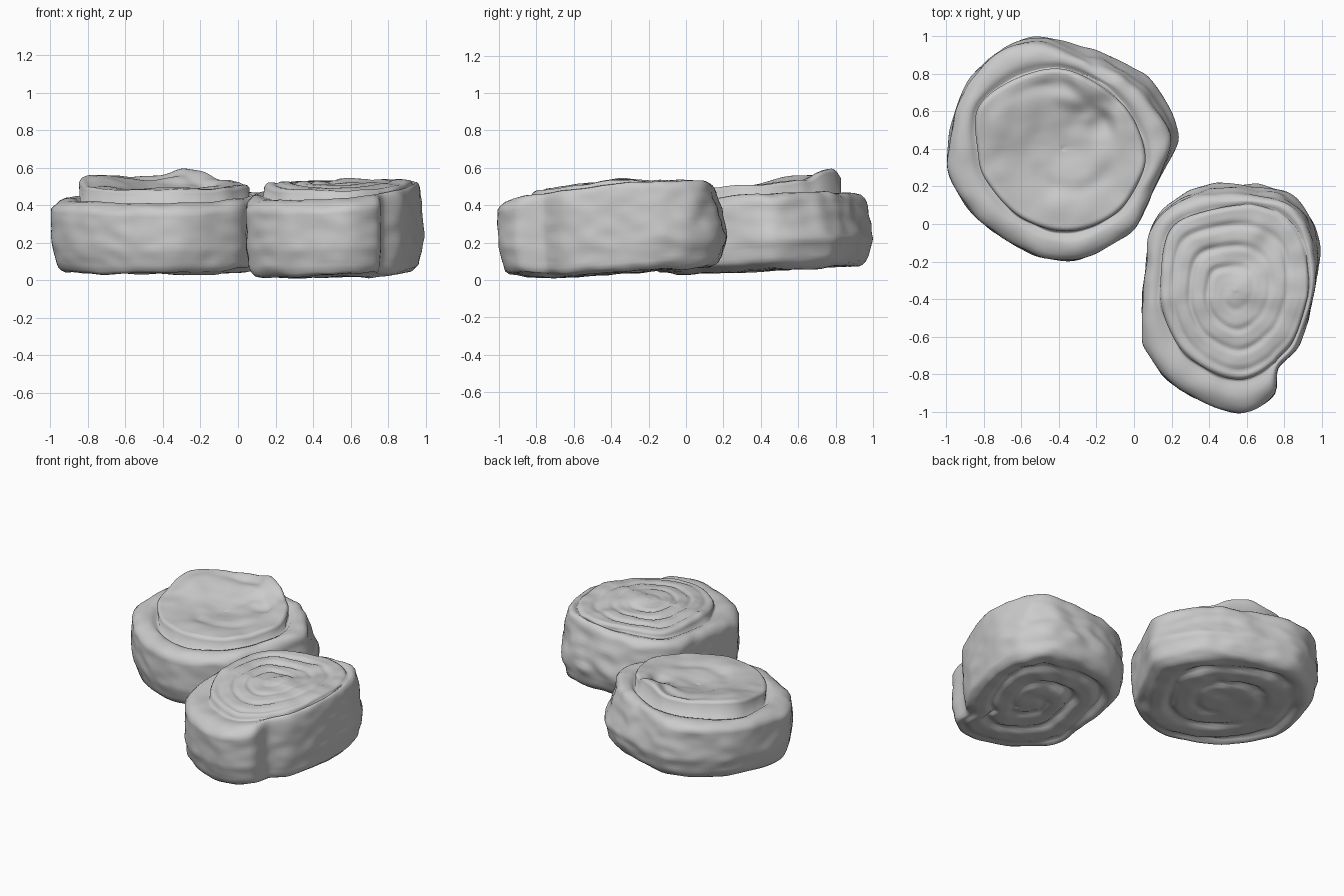
import bpy, bmesh, math
from mathutils import Vector, noise

if "Cube" in bpy.data.objects:
    bpy.data.objects.remove(bpy.data.objects["Cube"])

SEG = 160
TAU = 2 * math.pi


def polar(points, cx, cy):
    """Turn a top-view outline into a smooth radius per angle."""
    n, pr = len(points), []
    for k in range(n):  # closed spline through the outline points
        a, b, c, d = (Vector(points[(k + m) % n]) for m in (-1, 0, 1, 2))
        for t in (j / 8 for j in range(8)):
            p = (2 * b + (c - a) * t + (2 * a - 5 * b + 4 * c - d) * t * t
                 + (3 * b - a - 3 * c + d) * t ** 3) / 2
            pr.append((math.atan2(p.y - cy, p.x - cx) % TAU, math.hypot(p.x - cx, p.y - cy)))
    pr.sort()
    pr = [(pr[-1][0] - TAU, pr[-1][1])] + pr + [(pr[0][0] + TAU, pr[0][1])]
    radii = []
    for i in range(SEG):
        a = TAU * i / SEG
        for (a0, r0), (a1, r1) in zip(pr, pr[1:]):
            if a0 <= a <= a1:
                radii.append(r0 + (r1 - r0) * (a - a0) / max(a1 - a0, 1e-9))
                break
    for _ in range(2):
        radii = [(radii[i - 1] + 2 * radii[i] + radii[(i + 1) % SEG]) / 4 for i in range(SEG)]
    return radii


def groove(s, a, turns):
    """Rolled dough seam: 1 on the spiral line, 0 between turns."""
    u = s * turns - a / TAU
    d = abs(u - round(u))
    return math.exp(-(d / 0.16) ** 2) * min(1, s * 3) * min(1, (1 - s) * 6)


def bun(name, centre, outer, inner, z_top, z_out, z_bot, turns, depth, ledge, lean, lean_dir, seed):
    cx, cy = centre
    ro, ri = polar(outer, cx, cy), polar(inner, cx, cy)
    ri = [min(i, o - 0.035) for i, o in zip(ri, ro)]
    # upper edge of the wall leans inward on one side
    rt = [max(r * (1 - lean * max(0, math.cos(TAU * i / SEG - lean_dir)) ** 2), ri[i] + 0.03)
          for i, r in enumerate(ro)]
    # each ring: (zone, position, height offset)
    rings = [("top", k / 34 * 0.95, 0) for k in range(1, 35)]
    rings += [("top", 0.975, -0.006), ("top", 0.995, -0.02)]
    rings += [("ledge", 0.0, -ledge), ("ledge", 0.07, -ledge), ("ledge", 0.2, 0.0),
              ("ledge", 0.4, 0.006), ("ledge", 0.6, 0.002), ("ledge", 0.78, -0.008), ("ledge", 0.92, -0.025)]
    rings += [("wall", k / 16, 0) for k in range(17)]
    rings += [("base", 0.94, 0.022), ("base", 0.91, 0.008)]
    rings += [("base", 0.88 * k / 26, 0) for k in range(26, 0, -1)]
    off = Vector((seed * 7.3, seed * 3.1, seed * 1.7))

    def place(zone, p, dz, i):
        a = TAU * i / SEG
        if zone == "top":
            r = p * ri[i]
        elif zone == "ledge":
            r = ri[i] + p * (rt[i] - ri[i])
        elif zone == "wall":
            f = min(1, p * 1.5)
            r = rt[i] + (ro[i] - rt[i]) * f - 0.035 * ro[i] * max(0, p - 0.7) / 0.3
        else:
            r = p * ro[i]
        x, y = cx + r * math.cos(a), cy + r * math.sin(a)
        soft = 0.6 + noise.noise(Vector((x * 3, y * 3, 0)) + off)
        if zone == "top":
            z = z_top(x, y) + dz - depth * groove(p, a, turns) * soft
        elif zone == "ledge":
            z = z_out(x, y) + dz
        elif zone == "wall":
            hi, lo = z_out(x, y) - 0.045, z_bot(x, y) + 0.05
            z = hi + (lo - hi) * p
        else:
            z = z_bot(x, y) + dz + 0.035 * groove(p, a, 3.2) * soft
        # lumps and fine wrinkles in the dough, deeper on the leaning side
        v = Vector((x, y, z))
        rough = 1 + 1.2 * max(0, math.cos(a - lean_dir)) ** 3
        lump = noise.noise(v * 4 + off) * 0.014
        fine = noise.noise(Vector((x * 9, y * 9, z * 16)) + off) * 0.007 * rough
        if zone in ("wall", "ledge"):
            v += Vector((math.cos(a), math.sin(a), 0)) * (lump + fine)
        if zone != "wall":
            v.z += lump * 0.6 + fine
        return v

    bm = bmesh.new()
    rows = [[bm.verts.new(place(*ring, i)) for i in range(SEG)] for ring in rings]
    for up, down in zip(rows, rows[1:]):
        for i in range(SEG):
            j = (i + 1) % SEG
            bm.faces.new((up[i], down[i], down[j], up[j]))
    for row in (rows[0], rows[-1]):
        mid = bm.verts.new(sum((v.co for v in row), Vector()) / SEG)
        for i in range(SEG):
            bm.faces.new((mid, row[i], row[(i + 1) % SEG]))
    bmesh.ops.recalc_face_normals(bm, faces=bm.faces)
    mesh = bpy.data.meshes.new(name)
    bm.to_mesh(mesh)
    bm.free()
    for poly in mesh.polygons:
        poly.use_smooth = True
    obj = bpy.data.objects.new(name, mesh)
    bpy.context.collection.objects.link(obj)
    return obj


def bump(x, y, px, py, w):
    return math.exp(-((x - px) ** 2 + (y - py) ** 2) / (w * w))


# Round bun at the back left, with a raised inner coil
bun("round_bun", (-0.39, 0.39),
    [(-0.5, 1.0), (-0.18, 0.915), (0.085, 0.77), (0.23, 0.5), (0.2, 0.37), (0.06, 0.085),
     (-0.07, -0.085), (-0.34, -0.19), (-0.6, -0.13), (-0.85, 0.05), (-0.98, 0.26),
     (-0.99, 0.39), (-0.95, 0.6), (-0.86, 0.79), (-0.71, 0.93)][::-1],
    [(-0.83, 0.63), (-0.835, 0.39), (-0.79, 0.23), (-0.6, 0.03), (-0.34, -0.04), (-0.1, 0.05),
     (0.03, 0.23), (0.06, 0.39), (-0.05, 0.63), (-0.34, 0.82), (-0.6, 0.79)],
    lambda x, y: 0.485 + 0.085 * y + 0.045 * bump(x, y, -0.25, 0.74, 0.15)
    + 0.03 * bump(x, y, -0.72, 0.6, 0.17) - 0.045 * bump(x, y, -0.4, 0.42, 0.25)
    - 0.03 * bump(x, y, -0.2, 0.53, 0.09),
    lambda x, y: 0.408 + 0.06 * y + 0.06 * max(0, x + 0.3),
    lambda x, y: 0.028 + 0.055 * max(0, y), 1.6, 0.018, 0.02, 0.13, 0.9, 1)

# Oval bun at the front right, its dough strip ending in a front flap
bun("oval_bun", (0.53, -0.37),
    [(0.3, 0.18), (0.59, 0.21), (0.8, 0.18), (0.935, 0.05), (0.99, -0.16), (0.96, -0.4),
     (0.88, -0.64), (0.76, -0.78), (0.765, -0.89), (0.617, -1.0), (0.43, -0.98), (0.22, -0.86),
     (0.06, -0.67), (0.05, -0.5), (0.065, -0.19), (0.11, 0.02)],
    [(0.14, -0.3), (0.19, -0.03), (0.38, 0.07), (0.67, 0.1), (0.88, -0.04), (0.93, -0.35),
     (0.86, -0.62), (0.59, -0.83), (0.3, -0.72), (0.165, -0.51)],
    lambda x, y: 0.54 - 0.16 * max(0, -0.4 - y) - 0.09 * max(0, 0.4 - x)
    - 0.02 * bump(x, y, 0.55, -0.25, 0.25) + 0.025 * bump(x, y, 0.6, -0.33, 0.09),
    lambda x, y: 0.45 + 0.07 * x + 0.1 * min(0, y + 0.3) + 0.05 * max(0, y + 0.3),
    lambda x, y: 0.005 + 0.075 * abs(y + 0.7) + 0.01 * x, 4.2, 0.016, 0.004, 0.1, 1.2, 2)
